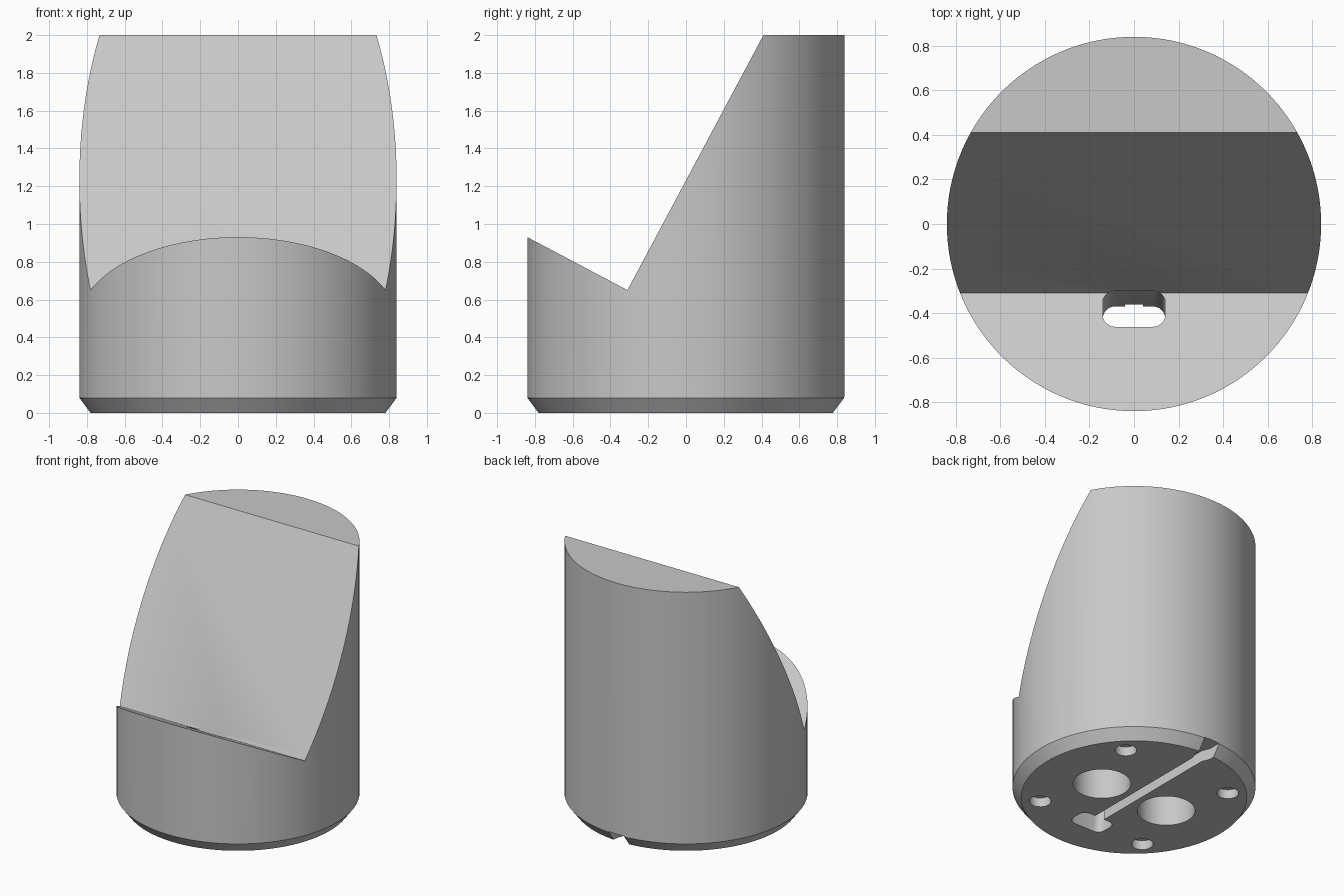
import bpy, bmesh, math
from mathutils import Vector

if "Cube" in bpy.data.objects:
    bpy.data.objects.remove(bpy.data.objects["Cube"])

GREY = bpy.data.materials.new("plain grey")
GREY.diffuse_color = (0.58, 0.58, 0.58, 1)
GREY.use_nodes = True
GREY.node_tree.nodes["Principled BSDF"].inputs["Base Color"].default_value = GREY.diffuse_color


def make_object(name, bm):
    bmesh.ops.recalc_face_normals(bm, faces=bm.faces)
    me = bpy.data.meshes.new(name)
    bm.to_mesh(me)
    bm.free()
    me.materials.append(GREY)
    ob = bpy.data.objects.new(name, me)
    bpy.context.collection.objects.link(ob)
    return ob


def loft(name, *rings):
    """Closed solid through rings that share a point count."""
    bm = bmesh.new()
    loops = [[bm.verts.new(p) for p in ring] for ring in rings]
    n = len(loops[0])
    for a, b in zip(loops, loops[1:]):
        for i in range(n):
            j = (i + 1) % n
            bm.faces.new((a[i], a[j], b[j], b[i]))
    bm.faces.new(loops[0][::-1])
    bm.faces.new(loops[-1])
    return make_object(name, bm)


def circle(r, z, n, cx=0, cy=0):
    return [(cx + r * math.cos(2 * math.pi * i / n),
             cy + r * math.sin(2 * math.pi * i / n), z) for i in range(n)]


def rounded_slot(hx, hy, r, cy, z):
    pts = []
    for k, (sx, sy) in enumerate(((1, 1), (-1, 1), (-1, -1), (1, -1))):
        for i in range(7):
            a = math.pi / 2 * (k + i / 6)
            pts.append((sx * (hx - r) + r * math.cos(a),
                        cy + sy * (hy - r) + r * math.sin(a), z))
    return pts


# Round body with a chamfered foot
body = loft("stand_body", circle(0.78, 0, 160), circle(0.84, 0.08, 160),
            circle(0.84, 2, 160))

# Wedge removed to form the back rest and the front ledge
wedge = [(-0.31, 0.65), (0.57, 2.3), (-1, 2.3), (-1, 1.015)]
cutters = [loft("rest_cutter", *[[(x, y, z) for y, z in wedge] for x in (-1, 1)])]

# Slightly tilted cable slot through the ledge
tilt = 0.07 / 0.65
cutters.append(loft("cable_slot_cutter", *[
    rounded_slot(0.14, 0.085, 0.055, -0.385 + (z - 0.65) * tilt, z)
    for z in (-0.1, 0.9)]))

# Cable groove under the base, flared at the back
half = [(0.04, -0.45), (0.04, 0.68), (0.065, 0.74), (0.065, 1)]
outline = half + [(-x, y) for x, y in reversed(half)]
cutters.append(loft("cable_groove_cutter", *[[(x, y, z) for x, y in outline]
                                             for z in (-0.1, 0.085)]))

# Two weight pockets and four shallow foot recesses
for sx in (-1, 1):
    cutters.append(loft("weight_pocket_cutter",
                        *[circle(0.2, z, 64, sx * 0.29, 0) for z in (-0.1, 0.4)]))
    for sy in (-1, 1):
        cutters.append(loft("foot_recess_cutter",
                            *[circle(0.075, z, 32, sx * 0.46, sy * 0.46)
                              for z in (-0.1, 0.07)]))

for cutter in cutters:
    mod = body.modifiers.new(cutter.name, 'BOOLEAN')
    mod.operation = 'DIFFERENCE'
    mod.solver = 'EXACT'
    mod.object = cutter

# Apply the cuts, drop the cutters, shade smooth
bpy.context.view_layer.update()
result = bpy.data.meshes.new_from_object(
    body.evaluated_get(bpy.context.evaluated_depsgraph_get()))
body.modifiers.clear()
body.data = result
for cutter in cutters:
    bpy.data.objects.remove(cutter)
bpy.context.view_layer.objects.active = body
body.select_set(True)
bpy.ops.object.shade_smooth_by_angle(angle=math.radians(30))
